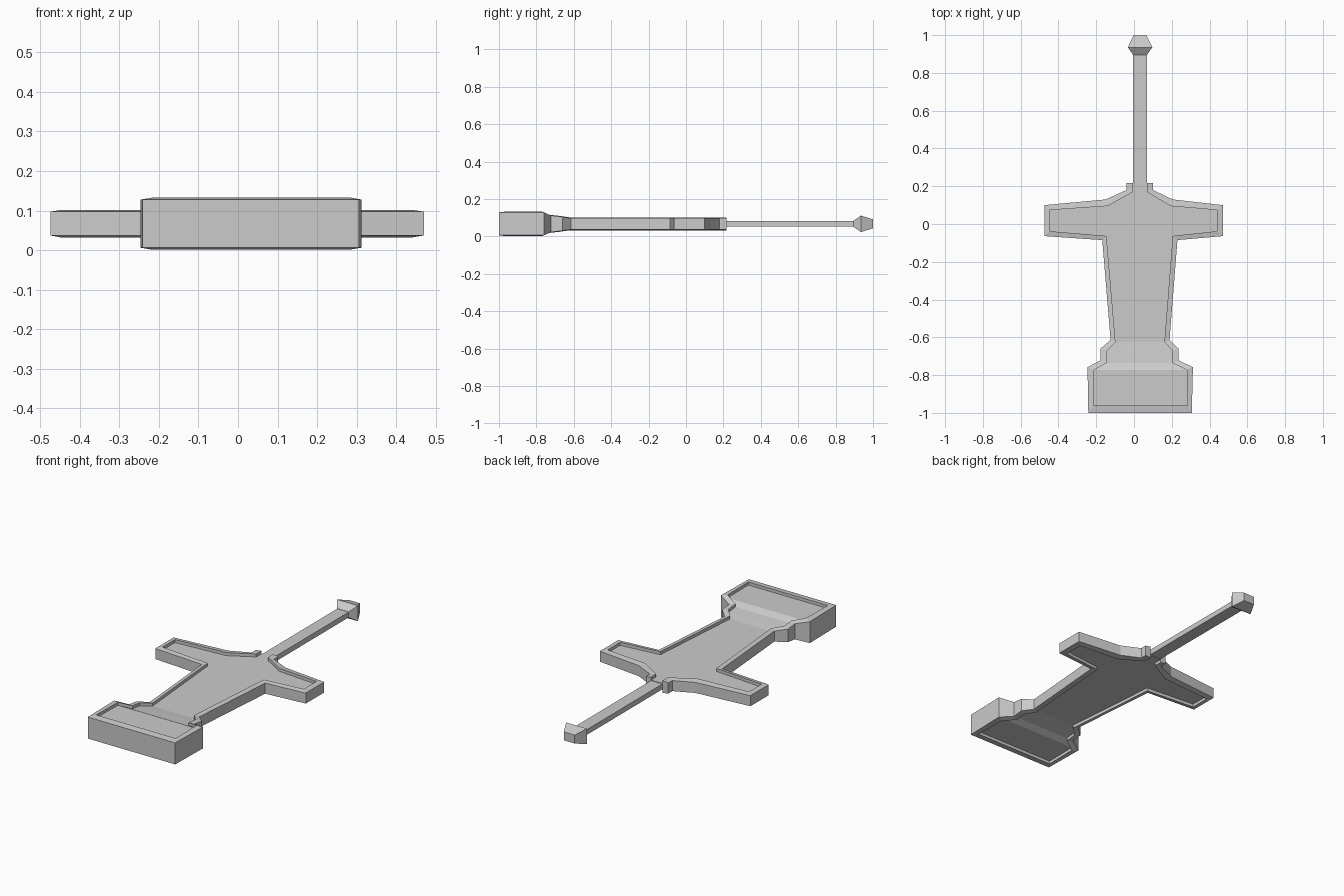
import bpy, bmesh

cube = bpy.data.objects.get("Cube")
if cube:
    bpy.data.objects.remove(cube)

grey = bpy.data.materials.new("plain_grey")
grey.use_nodes = True
colour = (0.6, 0.6, 0.6, 1)
grey.diffuse_color = colour
grey.node_tree.nodes["Principled BSDF"].inputs["Base Color"].default_value = colour

MID = 0.067      # height of the flat symmetry plane
RECESS = 0.017   # depth of the panel below the rim


def make_object(name, bm):
    bmesh.ops.recalc_face_normals(bm, faces=bm.faces)
    mesh = bpy.data.meshes.new(name)
    bm.to_mesh(mesh)
    bm.free()
    mesh.materials.append(grey)
    obj = bpy.data.objects.new(name, mesh)
    bpy.context.collection.objects.link(obj)
    return obj


# Body stations from shaft to base:
# outer left x, outer right x, outer y, inner left x, inner right x, inner y, half height
stations = [
    (-0.04, 0.10, 0.217, -0.005, 0.068, 0.217, 0.032),
    (-0.04, 0.10, 0.18, -0.005, 0.068, 0.17, 0.032),
    (-0.15, 0.205, 0.13, -0.14, 0.193, 0.095, 0.032),
    (-0.474, 0.47, 0.10, -0.447, 0.44, 0.074, 0.032),
    (-0.474, 0.47, -0.064, -0.447, 0.44, -0.038, 0.032),
    (-0.168, 0.23, -0.085, -0.146, 0.205, -0.063, 0.032),
    (-0.124, 0.188, -0.614, -0.098, 0.161, -0.625, 0.032),
    (-0.177, 0.236, -0.66, -0.146, 0.205, -0.673, 0.039),
    (-0.177, 0.236, -0.722, -0.146, 0.205, -0.736, 0.046),
    (-0.246, 0.312, -0.758, -0.212, 0.28, -0.773, 0.063),
    (-0.242, 0.306, -1.0, -0.215, 0.283, -0.962, 0.063),
]


def station_ring(bm, side, st):
    """Cross-section of the rim: floor, inner lip, outer edge, mirrored below."""
    outer, inner, half = (st[side], st[2]), (st[3 + side], st[5]), st[6]
    section = [(inner, half + 0.003 - RECESS), (inner, half + 0.003), (outer, half - 0.002)]
    section += [(p, -h) for p, h in reversed(section)]
    return [bm.verts.new((*p, MID + h)) for p, h in section]


# Raised rim with a recessed panel on both faces
bm = bmesh.new()
left = [station_ring(bm, 0, s) for s in stations]
right = [station_ring(bm, 1, s) for s in stations]
loop = left + right[::-1]
for a, b in zip(loop, loop[1:]):
    for k in range(5):
        bm.faces.new((a[k], a[k + 1], b[k + 1], b[k]))
for i in range(len(stations) - 1):
    for k in (0, 5):
        bm.faces.new((left[i][k], left[i + 1][k], right[i + 1][k], right[i][k]))
bm.faces.new(left[0])
bm.faces.new(right[0])
bm.faces.new((left[0][0], left[0][5], right[0][5], right[0][0]))
make_object("recessed_body", bm)


def loft(name, sections):
    """Rectangular sections along y: (y, half width, half height)."""
    bm = bmesh.new()
    rings = [[bm.verts.new((0.032 + sx * w, y, MID + sz * h))
              for sx, sz in ((-1, -1), (1, -1), (1, 1), (-1, 1))]
             for y, w, h in sections]
    for a, b in zip(rings, rings[1:]):
        for k in range(4):
            n = (k + 1) % 4
            bm.faces.new((a[k], a[n], b[n], b[k]))
    bm.faces.new(rings[0])
    bm.faces.new(rings[-1])
    return make_object(name, bm)


# Thin shaft and its flared tip
loft("shaft", [(0.19, 0.036, 0.015), (0.9, 0.036, 0.015)])
loft("shaft_tip", [(0.895, 0.036, 0.016), (0.935, 0.065, 0.044), (1.0, 0.034, 0.024)])
